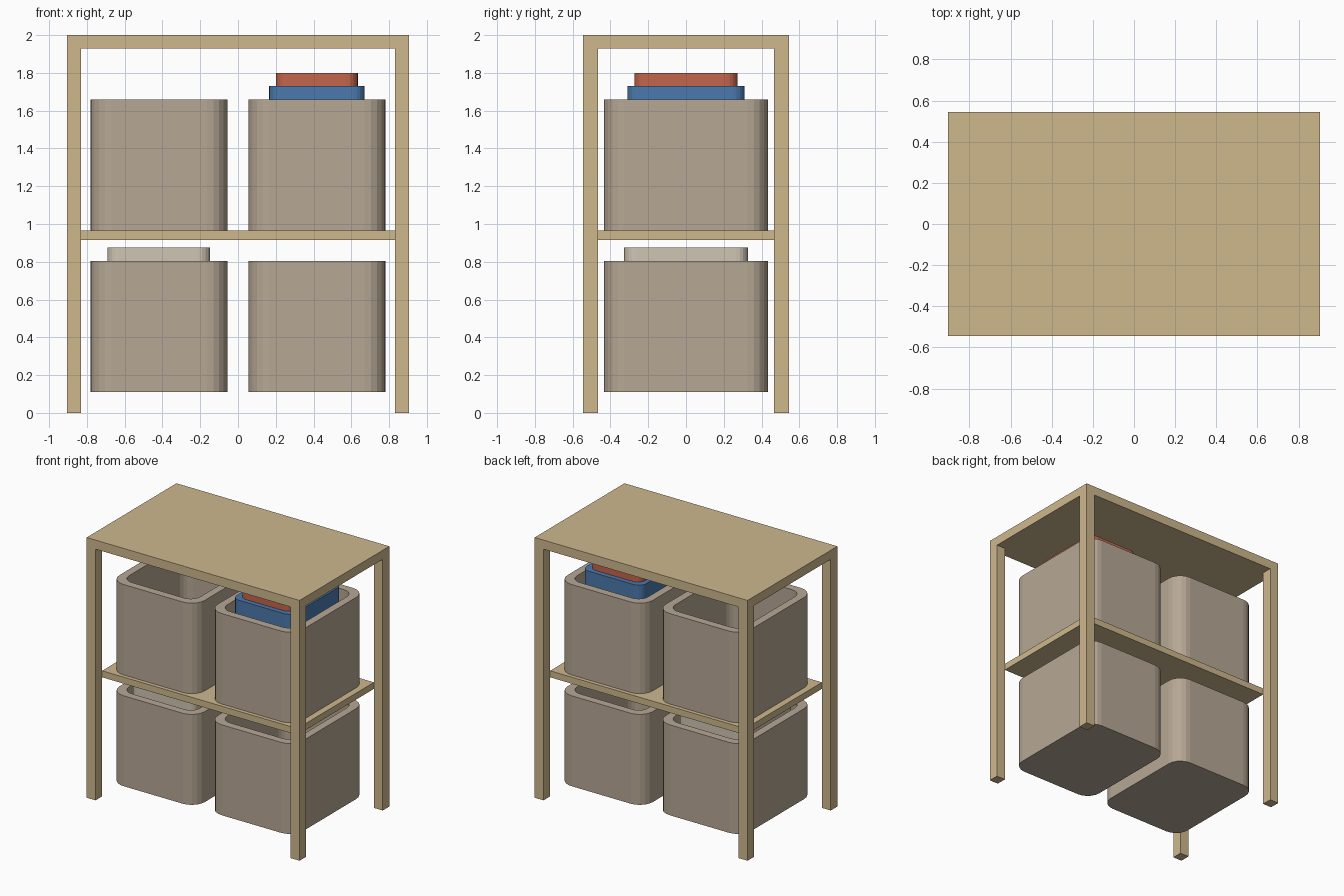
import bpy, bmesh, math

if "Cube" in bpy.data.objects:
    bpy.data.objects.remove(bpy.data.objects["Cube"])

def material(name, rgb):
    m = bpy.data.materials.new(name)
    m.diffuse_color = (*rgb, 1)
    m.use_nodes = True
    m.node_tree.nodes["Principled BSDF"].inputs["Base Color"].default_value = m.diffuse_color
    return m

WOOD = material("wood", (0.62, 0.48, 0.27))
BIN = material("bin_fabric", (0.47, 0.39, 0.30))
BLUE = material("blue_cloth", (0.07, 0.19, 0.42))
RED = material("red_cloth", (0.55, 0.13, 0.07))
CREAM = material("cream_cloth", (0.62, 0.56, 0.45))

def finish(name, bm, mat):
    bmesh.ops.recalc_face_normals(bm, faces=bm.faces)
    me = bpy.data.meshes.new(name)
    bm.to_mesh(me)
    bm.free()
    me.materials.append(mat)
    ob = bpy.data.objects.new(name, me)
    bpy.context.collection.objects.link(ob)
    return ob

def box(name, x0, x1, y0, y1, z0, z1):
    bm = bmesh.new()
    bmesh.ops.create_cube(bm, size=1)
    for v in bm.verts:
        v.co.x = (x0 + x1) / 2 + v.co.x * (x1 - x0)
        v.co.y = (y0 + y1) / 2 + v.co.y * (y1 - y0)
        v.co.z = (z0 + z1) / 2 + v.co.z * (z1 - z0)
    return finish(name, bm, WOOD)

def ring(bm, cx, hx, hy, r, z, n=5):
    # rounded rectangle loop
    vs = []
    for k, (sx, sy) in enumerate([(1, 1), (-1, 1), (-1, -1), (1, -1)]):
        for i in range(n + 1):
            a = math.pi / 2 * (k + i / n)
            vs.append(bm.verts.new((cx + sx * (hx - r) + r * math.cos(a),
                                    sy * (hy - r) + r * math.sin(a), z)))
    return vs

def loft(name, cx, sections, mat):
    # closed stack of rounded rectangles (half x, half y, radius, z)
    bm = bmesh.new()
    loops = [ring(bm, cx, *s) for s in sections]
    for a, b in zip(loops, loops[1:]):
        for i in range(len(a)):
            j = (i + 1) % len(a)
            bm.faces.new((a[i], a[j], b[j], b[i]))
    bm.faces.new(loops[0])
    bm.faces.new(loops[-1])
    return finish(name, bm, mat)

# table frame
box("top_panel", -0.905, 0.905, -0.545, 0.545, 1.93, 2.0)
for sx, side in ((-1, "left"), (1, "right")):
    for sy, end in ((-1, "front"), (1, "back")):
        xs = sorted((sx * 0.83, sx * 0.905))
        ys = sorted((sy * 0.465, sy * 0.545))
        box(f"{end}_{side}_leg", *xs, *ys, 0, 1.93)
box("middle_shelf", -0.83, 0.83, -0.465, 0.465, 0.915, 0.965)

# open storage bins
HX, HY, R, H, T = 0.3625, 0.435, 0.11, 0.695, 0.06
for cx, side in ((-0.4175, "left"), (0.4175, "right")):
    for z, level in ((0.11, "lower"), (0.965, "upper")):
        loft(f"{level}_{side}_bin", cx, [
            (HX, HY, R, z), (HX, HY, R, z + H),
            (HX - T, HY - T, R - 0.03, z + H),
            (HX - T, HY - T, R - 0.03, z + 0.06)], BIN)

# folded cloth in the bins
def cloth(name, cx, hx, hy, z0, z1, mat):
    loft(name, cx, [(hx, hy, 0.06, z0), (hx, hy, 0.06, z1)], mat)

cloth("cream_cloth", -0.42, 0.272, 0.327, 0.74, 0.875, CREAM)
cloth("blue_cloth", 0.4175, 0.253, 0.31, 1.6, 1.73, BLUE)
cloth("red_cloth", 0.4175, 0.217, 0.273, 1.73, 1.80, RED)
